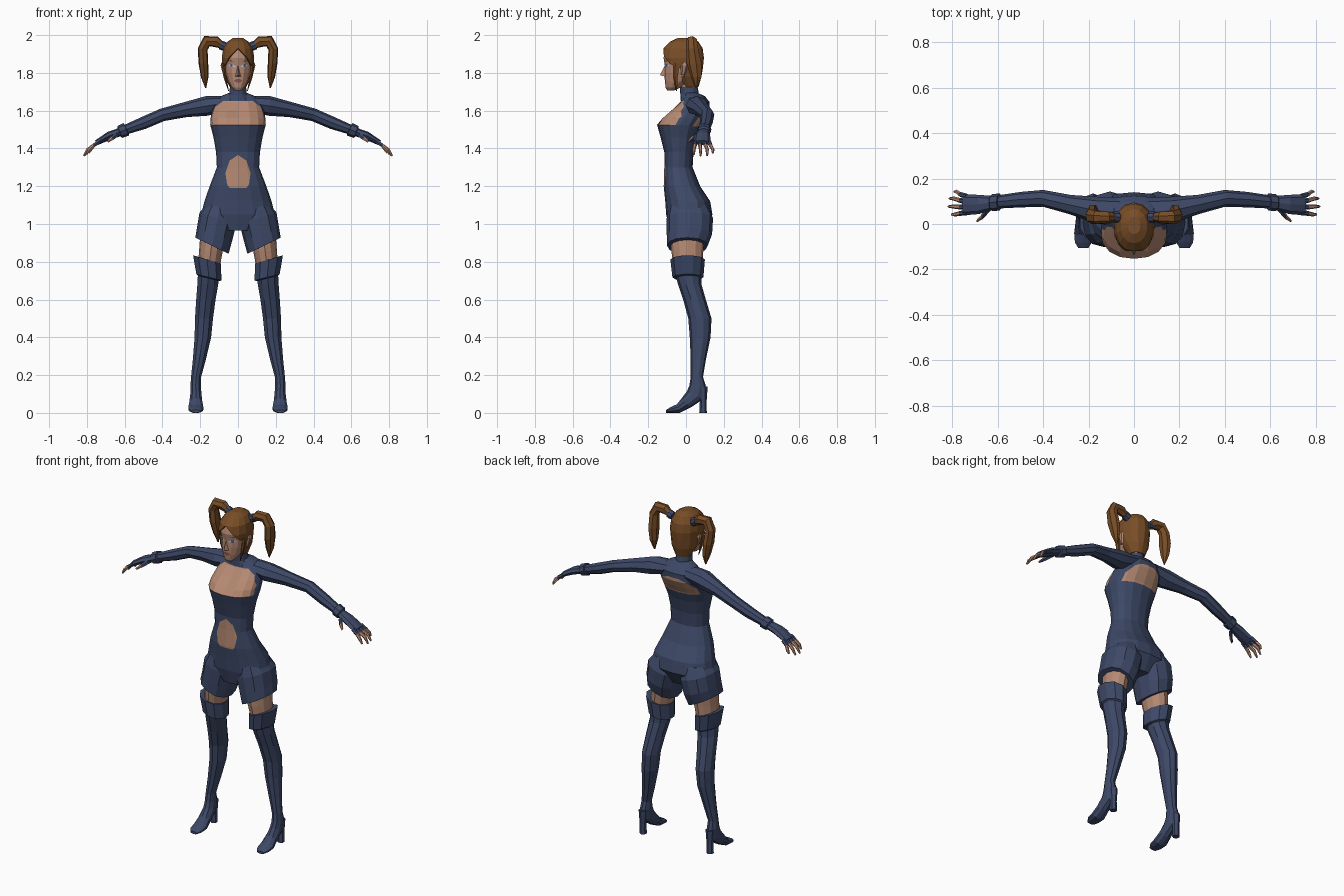
import bpy, bmesh, math
from mathutils import Vector as V

def material(name, rgb):
    m = bpy.data.materials.new(name)
    m.diffuse_color = (*rgb, 1)
    return m

NAVY = material("navy cloth", (0.047, 0.066, 0.135))
SKIN = material("skin", (0.46, 0.25, 0.17))
HAIR = material("brown hair", (0.19, 0.075, 0.02))
WHITE = material("eye white", (0.55, 0.52, 0.55))
IRIS = material("blue iris", (0.06, 0.10, 0.25))
LIPS = material("lips", (0.27, 0.09, 0.08))

def ring(c, a, b, n, p=1.0):
    """Closed section around c with half axes a and b."""
    pts = []
    for i in range(n):
        t = 2 * math.pi * i / n
        s, k = math.sin(t), math.cos(t)
        s, k = (math.copysign(abs(w) ** p, w) if abs(w) > 1e-6 else 0 for w in (s, k))
        pts.append(V(c) + V(a) * s - V(b) * k)
    return pts

def level(z, w, yf, yb, x=0, n=12, p=1.0, tilt=0):
    """Section at height z from front yf to back yb, half width w."""
    return ring((x, (yf + yb) / 2, z), (w, 0, tilt), (0, (yb - yf) / 2, 0), n, p)

def tube(path, n):
    """Sections along a path of (x, y, z, in-plane radius, y radius)."""
    out = []
    for i, (x, y, z, r, ry) in enumerate(path):
        d = V(path[min(i + 1, len(path) - 1)][:3]) - V(path[max(i - 1, 0)][:3])
        u = d.cross(V((0, 1, 0))).normalized()
        out.append(ring((x, y, z), u * r, (0, ry, 0), n))
    return out

def loft(rings, bm=None, cap=True):
    bm = bm or bmesh.new()
    rows = [[bm.verts.new(p) for p in r] for r in rings]
    n = len(rows[0])
    for lo, hi in zip(rows, rows[1:]):
        for i in range(n):
            j = (i + 1) % n
            bm.faces.new((lo[i], lo[j], hi[j], hi[i]))
    if cap:
        bm.faces.new(rows[0])
        bm.faces.new(rows[-1])
    return bm

def make(name, bm, mats, mirror=False):
    bmesh.ops.recalc_face_normals(bm, faces=bm.faces[:])
    me = bpy.data.meshes.new(name)
    bm.to_mesh(me)
    bm.free()
    for m in mats:
        me.materials.append(m)
    ob = bpy.data.objects.new(name, me)
    bpy.context.collection.objects.link(ob)
    if mirror:
        ob.modifiers.new("mirror", "MIRROR").use_mirror_merge = False
    return ob

def both(half):
    """Complete a right-hand outline with its mirror image."""
    return half + [(-x, z) for x, z in reversed(half) if x > 0]

def cut(bm, poly, side, ymin=0.0):
    """Cut a convex x-z outline into the faces of one side; return those inside."""
    xs, zs = [p[0] for p in poly], [p[1] for p in poly]
    cx, cz = sum(xs) / len(xs), sum(zs) / len(zs)
    planes = []
    for (x0, z0), (x1, z1) in zip(poly, poly[1:] + poly[:1]):
        no = V((z1 - z0, 0, x0 - x1))
        co = V((x0, 0, z0))
        planes.append((co, no if no.dot(V((cx, 0, cz)) - co) > 0 else -no))
    def near(f):
        vx, vz = [v.co.x for v in f.verts], [v.co.z for v in f.verts]
        return (f.calc_center_median().y * side > ymin and max(vx) > min(xs) and min(vx) < max(xs)
                and max(vz) > min(zs) and min(vz) < max(zs))
    for co, no in planes:
        fs = [f for f in bm.faces if near(f)]
        geom = fs + list({e for f in fs for e in f.edges}) + list({v for f in fs for v in f.verts})
        bmesh.ops.bisect_plane(bm, geom=geom, dist=1e-5, plane_co=co, plane_no=no)
    return [f for f in bm.faces if near(f)
            and all((f.calc_center_median() - co).dot(no) > 0 for co, no in planes)]

def paint(bm, poly, side, index):
    for f in cut(bm, poly, side):
        f.material_index = index

# Torso suit with chest, belly and back openings
bm = loft([level(*r, n=16, p=0.88) for r in [
    (0.965, .09, -.085, .09), (1.05, .195, -.105, .14), (1.12, .178, -.11, .128), (1.20, .15, -.118, .075),
    (1.30, .112, -.115, .035), (1.38, .116, -.115, .04), (1.46, .130, -.135, .06), (1.525, .147, -.153, .085),
    (1.56, .145, -.132, .105), (1.60, .138, -.085, .125), (1.645, .125, -.03, .125), (1.677, .09, -.01, .10),
    (1.695, .045, -.01, .06)]])
for v in bm.verts:
    if abs(v.co.x) < .01 and v.co.y < 0 and 1.54 < v.co.z < 1.61:
        v.co.y += .025                                   # cleavage
paint(bm, both([(.143, 1.525), (.14, 1.57), (.12, 1.62), (.08, 1.65)]), -1, 1)
paint(bm, both([(0, 1.365), (.045, 1.335), (.067, 1.27), (.058, 1.21), (.045, 1.19)]), -1, 1)
paint(bm, both([(.12, 1.515), (.115, 1.56), (.08, 1.60), (.035, 1.618)]), 1, 1)
make("torso_suit", bm, [NAVY, SKIN])

# Shorts legs with slanted hems
make("shorts_leg", loft([
    level(.885, .088, -.10, .115, .138, 12, .9, .043),
    level(.945, .094, -.102, .138, .124, 12, .9, .03),
    level(1.03, .098, -.102, .143, .106, 12, .9, .03),
    level(1.10, .075, -.09, .115, .095, 12, .9)]), [NAVY], True)

# Bare thigh, turned stocking cuff, boot and heel
make("thigh", loft([level(.77, .058, -.065, .085, .155), level(.86, .063, -.078, .092, .143),
                    level(.94, .066, -.082, .10, .134)]), [SKIN], True)
make("stocking_cuff", loft([
    level(.712, .060, -.06, .082, .154, 10, 1, .015), level(.718, .070, -.072, .092, .154, 10, 1, .017),
    level(.812, .077, -.083, .10, .164, 10, 1, .022), level(.812, .064, -.07, .088, .164, 10, 1, .02)]),
    [NAVY], True)
boot = [level(z, w, f, b, x, 10) for z, x, w, f, b in [
    (.74, .155, .06, -.06, .08), (.68, .16, .058, -.042, .082), (.60, .17, .054, -.015, .105),
    (.50, .18, .050, .012, .135), (.40, .186, .046, .02, .13), (.28, .205, .036, .025, .105),
    (.19, .222, .028, .025, .09), (.145, .224, .029, .018, .105)]]
boot += [ring((.223, y, z), (a, 0, 0), (0, by, bz), 10) for y, z, a, by, bz in [
    (.05, .095, .031, .045, -.02), (0, .052, .036, .024, -.024),
    (-.04, .023, .042, .008, -.023), (-.08, .015, .039, .002, -.015), (-.105, .008, .024, 0, -.008)]]
make("boot", loft(boot), [NAVY], True)
make("boot_heel", loft([level(0, .021, .07, .11, .224, 6), level(.06, .019, .073, .109, .224, 6),
                        level(.14, .027, .055, .115, .224, 6)]), [NAVY], True)

# Sleeves, wrist cuffs, gloved hands and fingers
make("sleeve", loft(tube([
    (.05, .055, 1.643, .035, .06), (.165, .06, 1.625, .052, .06), (.28, .085, 1.605, .040, .043),
    (.40, .113, 1.578, .034, .037), (.50, .107, 1.535, .033, .034), (.62, .095, 1.49, .024, .028)], 8)),
    [NAVY], True)
make("wrist_cuff", loft(tube([(.59, .097, 1.502, .028, .030), (.592, .097, 1.501, .036, .038),
    (.625, .094, 1.488, .034, .037), (.63, .094, 1.486, .025, .028)], 8)), [NAVY], True)
make("hand", loft(tube([(.61, .095, 1.492, .022, .028), (.68, .086, 1.468, .022, .042),
                        (.75, .085, 1.43, .014, .047)], 8)), [NAVY], True)
bm = bmesh.new()
for yb, yt, xt, zt in [(.122, .142, .79, 1.375), (.098, .112, .812, 1.362),
                       (.073, .077, .817, 1.36), (.05, .042, .802, 1.368)]:
    loft(tube([(.735, yb, 1.437, .012, .012), (.765, .6 * yb + .4 * yt, 1.415, .011, .011),
               (.6 * xt + .4 * .765, yt, 1.394, .010, .009), (xt, yt, zt, .005, .005)], 6), bm)
loft(tube([(.64, .065, 1.475, .014, .014), (.665, .035, 1.455, .012, .013),
           (.69, .014, 1.435, .006, .006)], 6), bm)
for f in bm.faces:
    c = f.calc_center_median()
    f.material_index = int(c.x > .767 or c.y < .026)
make("fingers", bm, [NAVY, SKIN], True)

# Neck and collar
make("neck", loft([level(1.69, .038, -.025, .055), level(1.80, .038, -.03, .055)]), [SKIN])
make("collar", loft([level(1.655, .075, -.03, .09), level(1.685, .047, -.03, .068),
                     level(1.725, .043, -.033, .062)]), [NAVY])

# Head with painted eyes, brows and lips
bm = loft([level(*r, n=14, p=.92) for r in [
    (1.708, .018, -.10, -.06), (1.722, .034, -.108, -.03), (1.755, .053, -.112, .02), (1.80, .068, -.114, .06),
    (1.84, .074, -.112, .075), (1.88, .077, -.119, .08), (1.93, .07, -.105, .073), (1.965, .045, -.07, .05)]])
for s in (1, -1):
    flip = lambda pts: [(s * x, z) for x, z in pts]
    paint(bm, flip([(.014, 1.832), (.024, 1.845), (.042, 1.847), (.055, 1.84), (.035, 1.828)]), -1, 1)
    paint(bm, flip([(.028, 1.830), (.028, 1.846), (.041, 1.846), (.041, 1.830)]), -1, 2)
    paint(bm, flip([(.012, 1.856), (.04, 1.868), (.06, 1.862), (.04, 1.861)]), -1, 4)
paint(bm, both([(.008, 1.768), (.024, 1.76), (.01, 1.749)]), -1, 3)
make("head", bm, [SKIN, WHITE, IRIS, LIPS, HAIR])
bm = bmesh.new()
b, t, l, r, k = [bm.verts.new(p) for p in [(0, -.11, 1.845), (0, -.138, 1.788), (-.017, -.106, 1.779),
                                           (.017, -.106, 1.779), (0, -.10, 1.80)]]
for f in ((b, t, l), (b, r, t), (t, r, l), (b, l, k), (b, k, r), (l, r, k)):
    bm.faces.new(f)
make("nose", bm, [SKIN])
make("ear", loft([level(1.79, .006, -.025, -.005, .074, 6), level(1.84, .014, -.03, .012, .08, 6),
                  level(1.855, .008, -.02, .008, .08, 6)]), [SKIN], True)

# Hair cap with a parted fringe cut out of the front
bm = loft([level(*r, n=14, p=.95) for r in [
    (1.725, .045, -.015, .066), (1.78, .072, -.06, .082), (1.83, .083, -.118, .09), (1.88, .088, -.130, .095),
    (1.93, .08, -.120, .088), (1.965, .058, -.085, .066), (1.984, .028, -.045, .032)]])
bmesh.ops.delete(bm, geom=[f for f in bm.faces if f.calc_center_median().z < 1.73], context="FACES")
bmesh.ops.bisect_plane(bm, geom=bm.verts[:] + bm.edges[:] + bm.faces[:],
                       plane_co=(0, -.03, 1.8), plane_no=(0, 1, -.35))
window = both([(0, 1.93), (.045, 1.885), (.08, 1.825), (.072, 1.6)])
bmesh.ops.delete(bm, geom=cut(bm, window, -1, .012), context="FACES")
cap = make("hair_cap", bm, [HAIR])
cap.modifiers.new("thickness", "SOLIDIFY").thickness = .008

# Pigtails, their ties and loose strands beside the face
make("pigtail", loft(tube([
    (.085, .03, 1.945, .018, .018), (.115, .03, 1.965, .030, .026), (.165, .03, 1.968, .031, .03),
    (.187, .035, 1.925, .027, .034), (.183, .045, 1.85, .026, .042), (.176, .055, 1.78, .021, .03),
    (.171, .055, 1.72, .003, .004)], 7)), [HAIR], True)
make("pigtail_tie", loft(tube([(.068, .03, 1.938, .024, .024), (.092, .03, 1.948, .024, .024)], 8)),
     [NAVY], True)
make("face_strand", loft(tube([(.078, -.05, 1.85, .010, .02), (.07, -.055, 1.78, .008, .014),
                               (.05, -.05, 1.705, .002, .003)], 5)), [HAIR], True)
